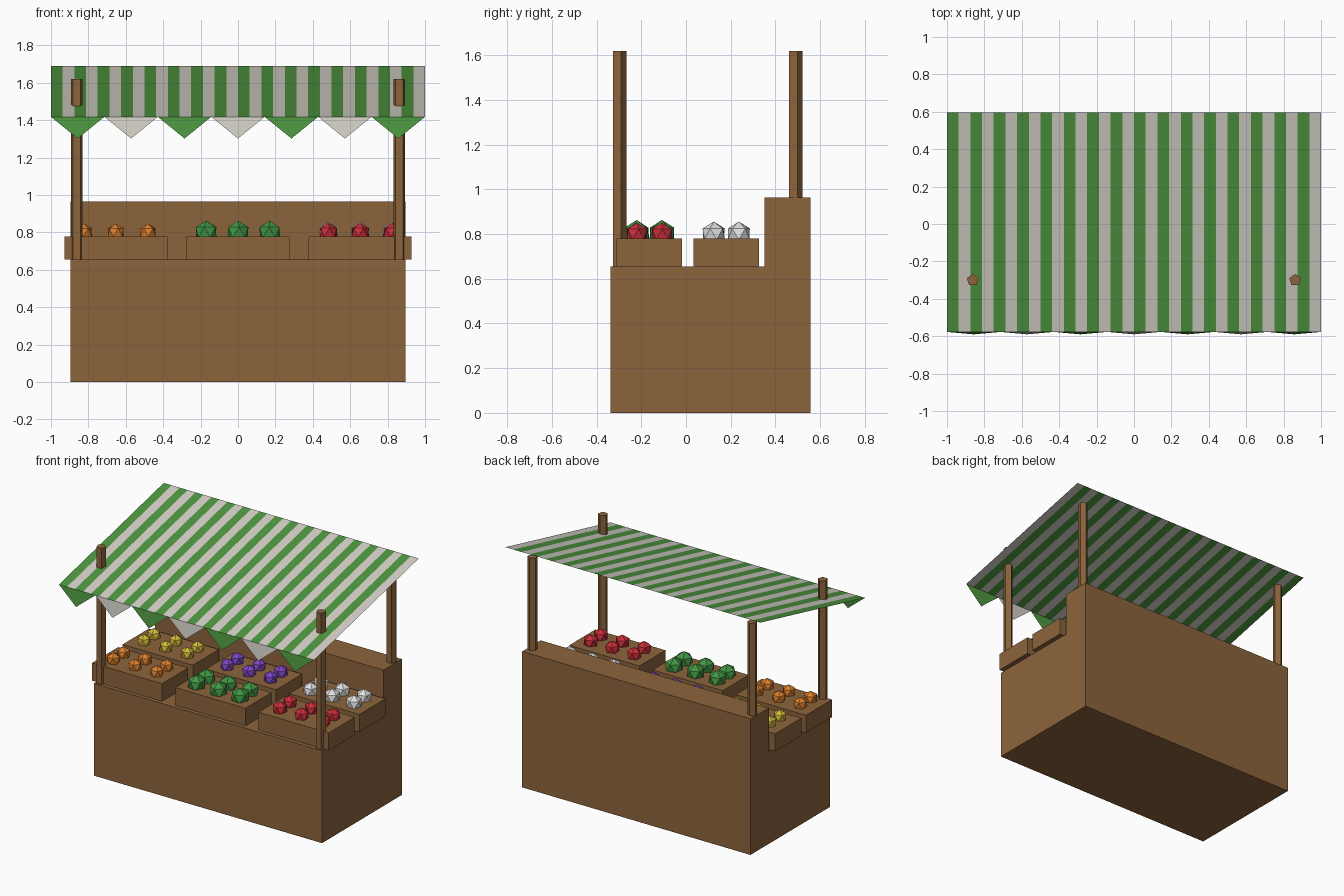
import bpy, bmesh, random
from math import radians
from mathutils import Matrix, Vector

random.seed(4)
if "Cube" in bpy.data.objects:
    bpy.data.objects.remove(bpy.data.objects["Cube"], do_unlink=True)


def material(name, r, g, b):
    """Flat material from 0-255 screen colour, stored as linear values."""
    lin = [((c / 255 + 0.055) / 1.055) ** 2.4 for c in (r, g, b)] + [1]
    m = bpy.data.materials.new(name)
    m.use_nodes = True
    m.diffuse_color = lin
    m.node_tree.nodes["Principled BSDF"].inputs["Base Color"].default_value = lin
    return m


wood = material("wood brown", 140, 100, 60)
cloth_green = material("cloth green", 78, 150, 63)
cloth_cream = material("cloth cream", 212, 208, 199)
leaf = material("leaf green", 66, 150, 68)
orange = material("orange", 222, 128, 44)
red = material("red", 204, 46, 58)
white = material("white", 224, 224, 224)
purple = material("purple", 126, 72, 196)
yellow = material("yellow", 214, 188, 58)


def finish(name, bm, *mats):
    mesh = bpy.data.meshes.new(name)
    bm.to_mesh(mesh)
    bm.free()
    for m in mats:
        mesh.materials.append(m)
    obj = bpy.data.objects.new(name, mesh)
    bpy.context.collection.objects.link(obj)
    return obj


def box(name, center, size, mat):
    bm = bmesh.new()
    bmesh.ops.create_cube(bm, size=1, matrix=Matrix.Translation(center) @ Matrix.Diagonal((*size, 1)))
    return finish(name, bm, mat)


# Counter: stepped side profile extruded across the width
half = 0.895
step = [(-0.337, 0), (0.556, 0), (0.556, 0.964), (0.351, 0.964), (0.351, 0.654), (-0.337, 0.654)]
bm = bmesh.new()
face = bm.faces.new([bm.verts.new((-half, y, z)) for y, z in step])
side = bmesh.ops.extrude_face_region(bm, geom=[face])["geom"]
bmesh.ops.translate(bm, vec=(2 * half, 0, 0), verts=[v for v in side if isinstance(v, bmesh.types.BMVert)])
bmesh.ops.recalc_face_normals(bm, faces=bm.faces)
finish("counter", bm, wood)

# Four five-sided posts
top = 1.62
for label, y, foot in (("front", -0.3, 0.64), ("back", 0.488, 0.95)):
    for hand, x in (("right", -0.862), ("left", 0.862)):
        bm = bmesh.new()
        place = Matrix.Translation((x, y, (foot + top) / 2)) @ Matrix.Rotation(radians(90), 4, 'Z')
        bmesh.ops.create_cone(bm, cap_ends=True, segments=5, radius1=0.033, radius2=0.033, depth=top - foot)
        # Turn one corner to the back whatever the starting angle
        first = bm.verts[:][0].co
        turn = Vector((first.x, first.y)).angle_signed(Vector((1, 0)))
        bm.transform(place @ Matrix.Rotation(-turn, 4, 'Z'))
        finish(f"{label}_{hand}_post", bm, wood)


# Crates, each with six pieces of produce
def crate(name, x, y, mat, radius):
    box(name + "_crate", (x, y, 0.717), (0.55, 0.292, 0.125), wood)
    bm = bmesh.new()
    for col in (-1, 0, 1):
        for row in (-1, 1):
            spot = Vector((x + col * 0.17, y + row * 0.056, 0.8))
            spin = Matrix.Rotation(random.uniform(0, 6.28), 4, 'Z')
            bmesh.ops.create_icosphere(bm, subdivisions=1, radius=radius, matrix=Matrix.Translation(spot) @ spin)
    finish(name + "_produce", bm, mat)


front_row, back_row, spacing = -0.164, 0.18, 0.653
crate("front_right", -spacing, front_row, orange, 0.048)
crate("front_middle", 0, front_row, leaf, 0.063)
crate("front_left", spacing, front_row, red, 0.051)
crate("back_right", -spacing, back_row, yellow, 0.047)
crate("back_middle", 0, back_row, purple, 0.05)
crate("back_left", spacing, back_row, white, 0.056)

# Sloped awning sheet with alternating stripes
low, high = (-0.577, 1.418), (0.596, 1.69)
stripes = 32
bm = bmesh.new()
rails = [[bm.verts.new((-1 + 2 * i / stripes, *edge)) for i in range(stripes + 1)] for edge in (low, high)]
for i in range(stripes):
    f = bm.faces.new((rails[0][i], rails[0][i + 1], rails[1][i + 1], rails[1][i]))
    f.material_index = i % 2
finish("awning", bm, cloth_green, cloth_cream)

# Triangular pennants along the front edge
flags = 7
bm = bmesh.new()
for i in range(flags):
    left, right = -1 + 2 * i / flags, -1 + 2 * (i + 1) / flags
    corners = [(left, *low), ((left + right) / 2, -0.59, 1.302), (right, *low)]
    f = bm.faces.new([bm.verts.new(c) for c in corners])
    f.material_index = i % 2
finish("pennants", bm, cloth_green, cloth_cream)
